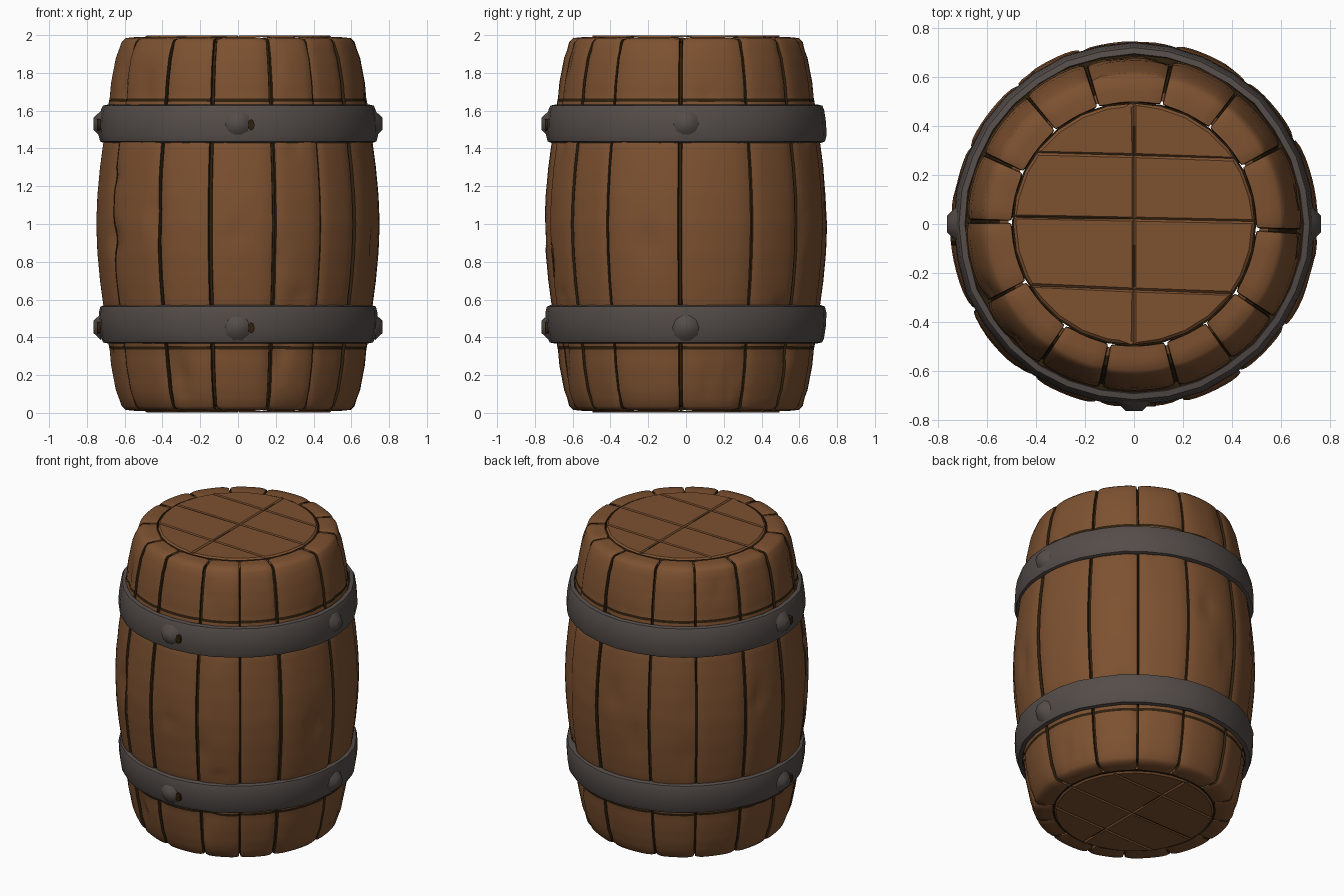
import bpy, bmesh, math, random
from mathutils import Matrix

if "Cube" in bpy.data.objects:
    bpy.data.objects.remove(bpy.data.objects["Cube"])

random.seed(7)


def material(name, rgb):
    m = bpy.data.materials.new(name)
    m.diffuse_color = (*rgb, 1)
    m.use_nodes = True
    m.node_tree.nodes["Principled BSDF"].inputs["Base Color"].default_value = m.diffuse_color
    return m


WOOD = material("brown_wood", (0.205, 0.083, 0.030))
DARK = material("dark_seam", (0.027, 0.014, 0.004))
IRON = material("grey_iron", (0.089, 0.073, 0.067))


def finish(bm, name, mats, angle=35):
    me = bpy.data.meshes.new(name)
    bm.normal_update()
    bm.to_mesh(me)
    bm.free()
    for m in mats:
        me.materials.append(m)
    me.shade_smooth()
    me.set_sharp_from_angle(angle=math.radians(angle))
    ob = bpy.data.objects.new(name, me)
    bpy.context.collection.objects.link(ob)
    return ob


def ring_grid(bm, rows, closed=False):
    """Join rings of points (bottom to top) into outward-facing quads."""
    vs = [[bm.verts.new(p) for p in row] for row in rows]
    n, faces = len(vs[0]), []
    for j in range(len(vs) - (0 if closed else 1)):
        lo, hi = vs[j], vs[(j + 1) % len(vs)]
        for i in range(n):
            k = (i + 1) % n
            faces.append((i, j, bm.faces.new((lo[i], lo[k], hi[k], hi[i]))))
    return faces


# --- Staves: one lathe with grooves at the plank seams ---
half = [(.495, .05), (.50, .011), (.55, .011), (.598, .016), (.618, .035), (.65, .12),
        (.675, .25), (.683, .335), (.687, .352), (.70, .45), (.708, .545), (.716, .566),
        (.734, .70), (.748, .85), (.754, 1.0)]
keys = half + [(r, 2 - z) for r, z in half[-2::-1]]
profile = []
for (r0, z0), (r1, z1) in zip(keys, keys[1:]):
    n = max(1, math.ceil(abs(z1 - z0) / 0.045))
    profile += [(r0 + (r1 - r0) * t / n, z0 + (z1 - z0) * t / n) for t in range(n)]
profile.append(keys[-1])

# seam angle and half width in degrees
seams = [(-124, .6), (-101.5, .9), (-75, .8), (-54, .4), (-34, .7), (-2.5, .9), (28, .7),
         (52, .5), (77, .7), (107, .7), (130, .5), (155, .7), (179, .8), (208, .6)]
cols = []          # angle, groove depth, stave jitter, dark flag
for i, (a, w) in enumerate(seams):
    b, wb = seams[(i + 1) % len(seams)]
    b += 360 if b < a else 0
    j = random.uniform(-.007, .007)
    cols += [(a - .6 * w, .024, 0, True), (a + .6 * w, .024, 0, True)]
    lo, hi = a + w, b - wb
    for t in (0, .08, .2, .32, .44, .56, .68, .8, .92, 1):
        depth = .008 if t in (0, 1) else .002 if t in (.08, .92) else 0
        cols.append((lo + (hi - lo) * t, depth, j, t == 1))

# worn dents: angle, height, depth, angular and vertical spread
dents = [(random.uniform(0, 360), random.uniform(.1, 1.9), random.uniform(.008, .02),
          random.uniform(2, 4), random.uniform(.03, .12)) for _ in range(45)]


def dent(ang, z):
    total = 0
    for a, h, d, sa, sz in dents:
        da = (ang - a + 180) % 360 - 180
        total += d * math.exp(-(da / sa) ** 2 - ((z - h) / sz) ** 2)
    return min(total, .022)


rows = []
for k, (r, z) in enumerate(profile):
    p, q = profile[max(k - 1, 0)], profile[min(k + 1, len(profile) - 1)]
    tr, tz = q[0] - p[0], q[1] - p[1]
    ln = math.hypot(tr, tz)
    nr, nz = tz / ln, -tr / ln
    row = []
    for ang, depth, jit, _ in cols:
        off = -depth
        if .05 < z < 1.95:
            off += jit - dent(ang, z)
        rr, zz, a = r + nr * off, z + nz * off, math.radians(ang)
        row.append((rr * math.cos(a), rr * math.sin(a), zz))
    rows.append(row)
bm = bmesh.new()
for i, j, f in ring_grid(bm, rows):
    z = abs((profile[j][1] + profile[j + 1][1]) / 2 - 1)
    r = (profile[j][0] + profile[j + 1][0]) / 2
    seam = cols[i][3] and r > .57
    shadow = .434 < z < .455 or .648 < z < .665      # dark line along the hoops
    f.material_index = 1 if seam or shadow or r < .499 else 0
finish(bm, "staves", [WOOD, DARK], 40)


# --- Lids: disc cut into planks, each raised by an inset ---
def plate(bm, x, y, sx, sy, z):
    m = Matrix.Translation((x, y, z)) @ Matrix.Diagonal((sx, sy, .006, 1))
    for v in bmesh.ops.create_cube(bm, size=1, matrix=m)["verts"]:
        for f in v.link_faces:
            f.material_index = 1


def lid(name, bottom):
    bm = bmesh.new()
    bmesh.ops.create_circle(bm, cap_ends=True, radius=.494, segments=28,
                            matrix=Matrix.Translation((0, 0, 1.989)))
    cuts = [((0, .28, 0), (.03, 1, 0)), ((0, .02, 0), (.02, 1, 0)),
            ((0, -.27, 0), (.04, 1, 0)), ((0, 0, 0), (1, 0, 0))]
    for co, no in cuts:
        bmesh.ops.bisect_plane(bm, geom=bm.verts[:] + bm.edges[:] + bm.faces[:],
                               plane_co=co, plane_no=no)
    bm.normal_update()
    for f in bm.faces:
        if f.normal.z < 0:
            f.normal_flip()
    bm.normal_update()
    bmesh.ops.inset_individual(bm, faces=bm.faces[:], thickness=.012, depth=.010)
    # open dark stretches of the plank joints
    plate(bm, -.25, .026, .46, .010, 1.990)
    plate(bm, 0, .34, .010, .12, 1.990)
    plate(bm, 0, -.17, .010, .17, 1.990)
    # dark backing seen in the gap around the lid
    disc = bmesh.ops.create_circle(bm, cap_ends=True, radius=.50, segments=28,
                                   matrix=Matrix.Translation((0, 0, 1.98)))
    for f in {f for v in disc["verts"] for f in v.link_faces}:
        f.material_index = 1
        f.normal_update()
        if f.normal.z < 0:
            f.normal_flip()
    if bottom:
        bm.transform(Matrix.Translation((0, 0, 2)) @ Matrix.Rotation(math.pi, 4, 'X'))
    finish(bm, name, [WOOD, DARK], 20)


lid("top_lid", False)
lid("bottom_lid", True)


# --- Iron hoops, mirrored about mid height ---
def lathe(pts, n=32, wobble=0):
    bm = bmesh.new()
    jit = [random.uniform(-wobble, wobble) for _ in range(n)]
    ring_grid(bm, [[((r + jit[i]) * math.cos(2 * math.pi * i / n),
                     (r + jit[i]) * math.sin(2 * math.pi * i / n), z)
                    for i in range(n)] for r, z in pts], closed=True)
    bmesh.ops.recalc_face_normals(bm, faces=bm.faces[:])
    return bm


hoop = [(.675, 1.44), (.715, 1.430), (.733, 1.438), (.741, 1.47), (.738, 1.54),
        (.728, 1.605), (.718, 1.627), (.694, 1.632), (.685, 1.60)]
gap = [(.655, 1.60), (.70, 1.60), (.692, 1.622), (.655, 1.622)]
for name, flip in (("upper", False), ("lower", True)):
    m = lambda pts: [(r, 2 - z if flip else z) for r, z in pts]
    finish(lathe(m(hoop), wobble=.004), name + "_hoop", [IRON], 50)
    finish(lathe(m(gap)), name + "_hoop_gap", [DARK])

# --- Rivets on the front, left and right of each hoop ---
for side, ang in (("front", -90), ("left", 180), ("right", 0)):
    for level, z in (("upper", 1.53), ("lower", .455)):
        bm = bmesh.new()
        place = (Matrix.Rotation(math.radians(ang), 4, 'Z') @ Matrix.Translation((.744, 0, z))
                 @ Matrix.Rotation(math.pi / 2, 4, 'Y'))
        bmesh.ops.create_cone(bm, cap_ends=True, segments=10, radius1=.075, radius2=.035,
                              depth=.04, matrix=place)
        if side != "right":
            # worn dark chip beside the rivet
            chip = place @ Matrix.Translation((.005, .07, -.006)) @ Matrix.Diagonal((1.5, .9, 1, 1))
            new = bmesh.ops.create_cone(bm, cap_ends=True, segments=8, radius1=.02, radius2=.02,
                                        depth=.018, matrix=chip)
            for f in {f for v in new["verts"] for f in v.link_faces}:
                f.material_index = 1
        finish(bm, f"{level}_{side}_rivet", [IRON, DARK], 50)
